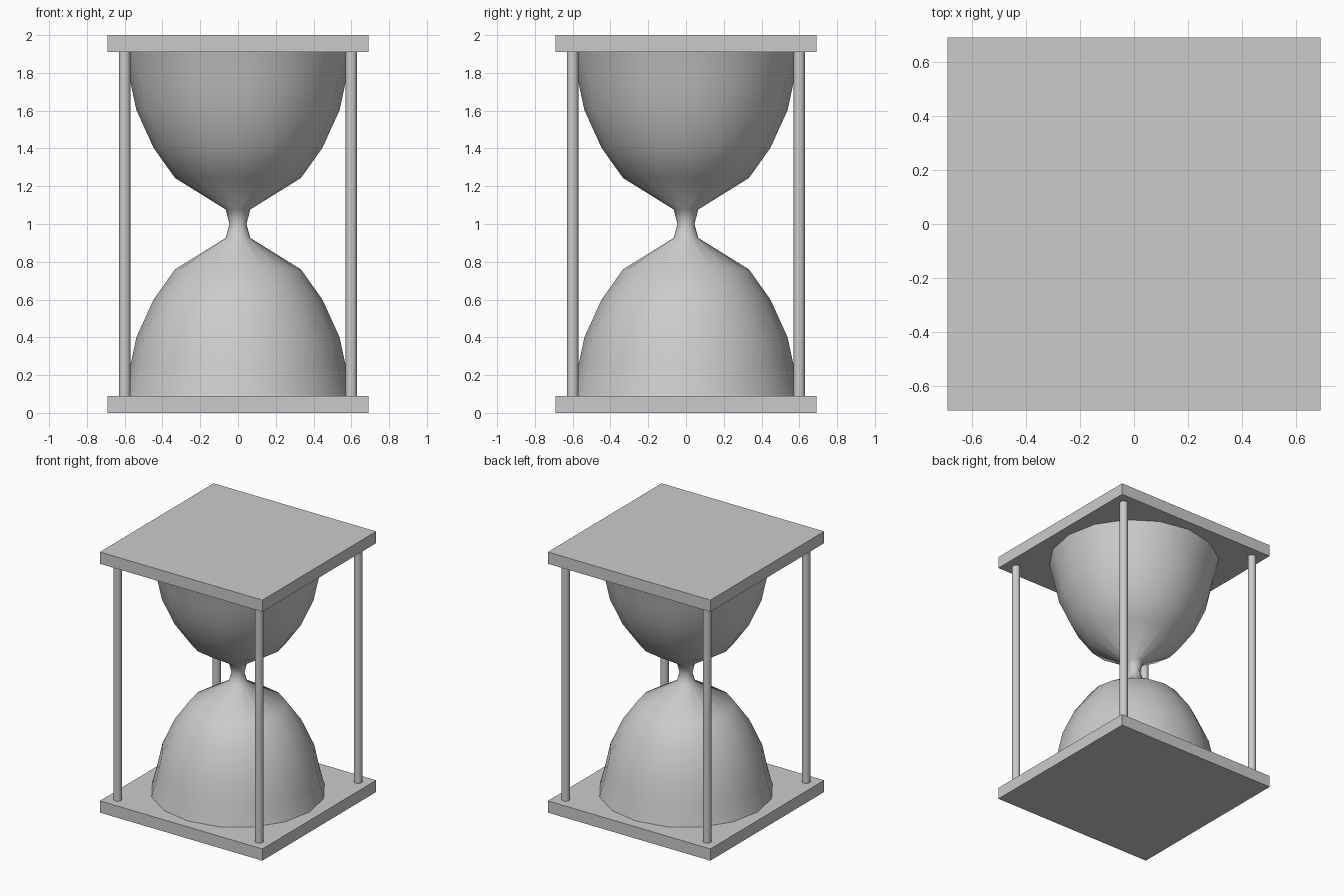
import bpy, bmesh, math

if "Cube" in bpy.data.objects:
    bpy.data.objects.remove(bpy.data.objects["Cube"])

def add_object(name, bm, smooth=None):
    bmesh.ops.recalc_face_normals(bm, faces=bm.faces)
    me = bpy.data.meshes.new(name)
    bm.to_mesh(me)
    bm.free()
    ob = bpy.data.objects.new(name, me)
    bpy.context.collection.objects.link(ob)
    if smooth:
        bpy.ops.object.select_all(action='DESELECT')
        ob.select_set(True)
        bpy.context.view_layer.objects.active = ob
        bpy.ops.object.shade_smooth_by_angle(angle=math.radians(smooth))
    return ob

# Square end plates
for name, z in (("base_plate", 0.045), ("top_plate", 1.955)):
    bm = bmesh.new()
    bmesh.ops.create_cube(bm, size=1)
    bmesh.ops.scale(bm, vec=(1.38, 1.38, 0.09), verts=bm.verts)
    ob = add_object(name, bm)
    ob.location.z = z

# Corner posts
for i, (sx, sy) in enumerate(((-1, -1), (1, -1), (1, 1), (-1, 1))):
    bm = bmesh.new()
    bmesh.ops.create_cone(bm, cap_ends=True, segments=16, radius1=0.03, radius2=0.03, depth=1.84)
    ob = add_object(f"corner_post_{i + 1}", bm, 40)
    ob.location = (sx * 0.6, sy * 0.6, 1.0)

# Glass bulbs: half profile mirrored about the neck, then turned
half = [(0.61, 0.09), (0.57, 0.25), (0.538, 0.40), (0.447, 0.60), (0.333, 0.76), (0.065, 0.926)]
profile = half + [(0.045, 1.0)] + [(r, 2.003 - z) for r, z in reversed(half)]
N = 16
bm = bmesh.new()
rings = [[bm.verts.new((r * math.cos(2 * math.pi * k / N), r * math.sin(2 * math.pi * k / N), z))
          for k in range(N)] for r, z in profile]
for a, b in zip(rings, rings[1:]):
    for k in range(N):
        n = (k + 1) % N
        bm.faces.new((a[k], a[n], b[n], b[k]))
bm.faces.new(rings[0])
bm.faces.new(rings[-1])
add_object("glass_bulbs", bm, 60)
